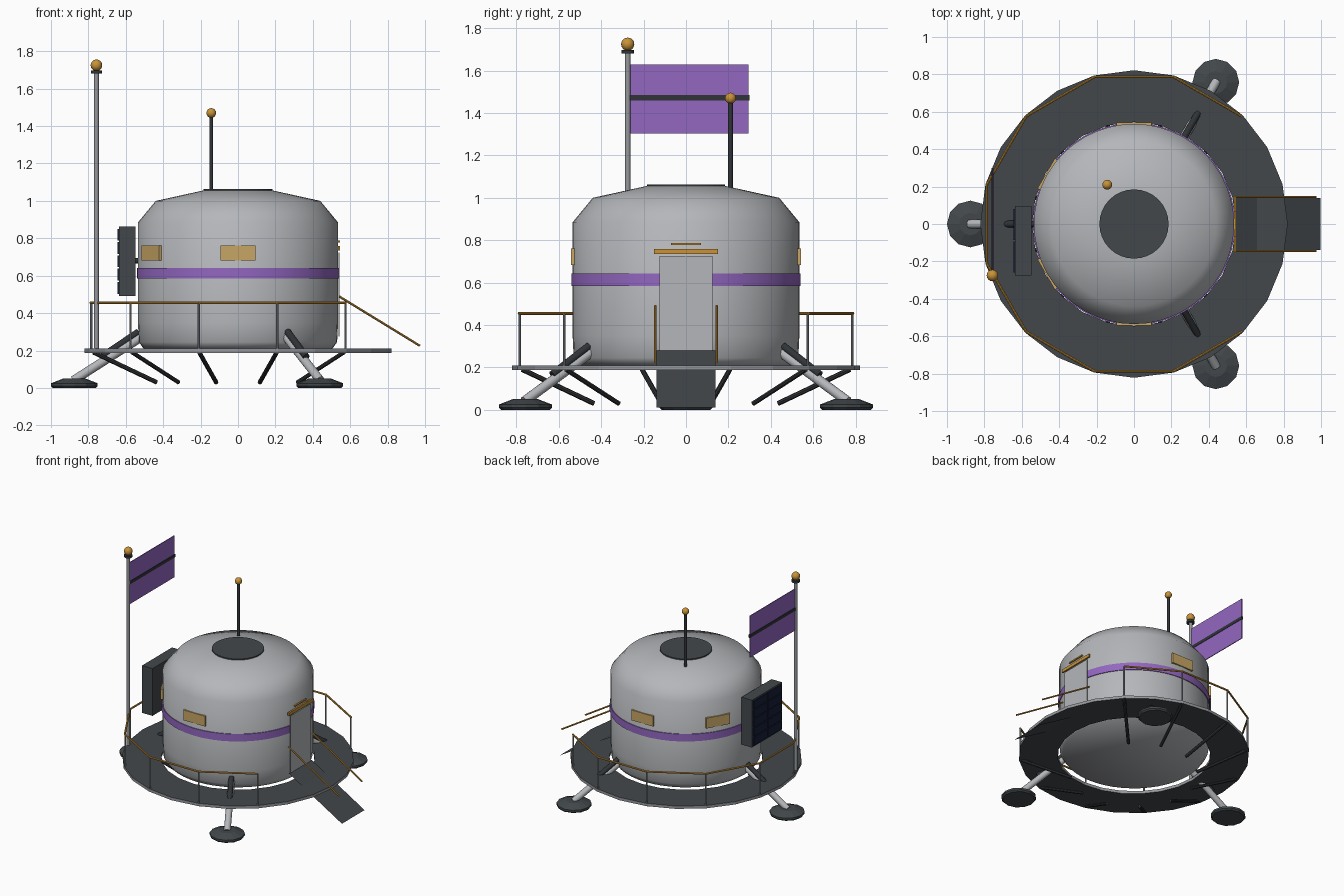
import bpy, bmesh, math
from mathutils import Vector

if "Cube" in bpy.data.objects:
    bpy.data.objects.remove(bpy.data.objects["Cube"])


def material(name, r, g, b):
    m = bpy.data.materials.new(name)
    m.use_nodes = True
    m.diffuse_color = (r, g, b, 1)
    m.node_tree.nodes["Principled BSDF"].inputs["Base Color"].default_value = (r, g, b, 1)
    return m


HULL = material("hull grey", .46, .47, .49)
METAL = material("pole metal", .3, .31, .33)
DARK = material("dark slate", .055, .064, .07)
BLACK = material("strut black", .03, .034, .038)
PURPLE = material("purple", .29, .135, .53)
GOLD = material("gold", .58, .29, .04)
TAN = material("window amber", .58, .38, .13)
NAVY = material("solar navy", .008, .013, .04)


def finish(name, bm, *mats):
    bmesh.ops.recalc_face_normals(bm, faces=bm.faces)
    mesh = bpy.data.meshes.new(name)
    bm.to_mesh(mesh)
    bm.free()
    for m in mats:
        mesh.materials.append(m)
    ob = bpy.data.objects.new(name, mesh)
    bpy.context.collection.objects.link(ob)
    return ob


def smooth(ob, angle=40):
    bpy.ops.object.select_all(action='DESELECT')
    ob.select_set(True)
    bpy.context.view_layer.objects.active = ob
    bpy.ops.object.shade_smooth_by_angle(angle=math.radians(angle))
    return ob


def lathe(name, profile, segments, *mats, at=(0, 0, 0), closed=False, rule=None):
    """Spin (radius, height) points about z."""
    bm = bmesh.new()
    verts = [bm.verts.new((r, 0, z)) for r, z in profile]
    pairs = list(zip(verts, verts[1:])) + ([(verts[-1], verts[0])] if closed else [])
    edges = [bm.edges.new(p) for p in pairs]
    bmesh.ops.spin(bm, geom=verts + edges, axis=(0, 0, 1), cent=(0, 0, 0),
                   angle=2 * math.pi, steps=segments, use_duplicate=False)
    bmesh.ops.remove_doubles(bm, verts=bm.verts, dist=.0005)
    if rule:
        for f in bm.faces:
            f.material_index = rule(f)
    bmesh.ops.translate(bm, verts=bm.verts, vec=at)
    return finish(name, bm, *mats)


def tube(name, a, b, radius, mat, sides=10):
    a, b = Vector(a), Vector(b)
    bm = bmesh.new()
    bmesh.ops.create_cone(bm, cap_ends=True, segments=sides, radius1=radius,
                          radius2=radius, depth=(b - a).length)
    bm.transform((b - a).to_track_quat('Z', 'Y').to_matrix().to_4x4())
    bmesh.ops.translate(bm, verts=bm.verts, vec=(a + b) / 2)
    return smooth(finish(name, bm, mat))


def box(name, centre, size, mat, turn=0):
    bm = bmesh.new()
    bmesh.ops.create_cube(bm, size=1)
    bmesh.ops.scale(bm, verts=bm.verts, vec=size)
    ob = finish(name, bm, mat)
    ob.location = centre
    ob.rotation_euler.z = turn
    return ob


def ball(name, centre, radius):
    bm = bmesh.new()
    bmesh.ops.create_uvsphere(bm, u_segments=16, v_segments=10, radius=radius)
    bmesh.ops.translate(bm, verts=bm.verts, vec=centre)
    return smooth(finish(name, bm, GOLD))


def polar(radius, degrees, z):
    a = math.radians(degrees)
    return (radius * math.cos(a), radius * math.sin(a), z)


# Cabin hull with rounded roof, dark roof hatch and painted belt
hull = lathe("cabin_hull", [(0, .21), (.505, .21), (.53, .245), (.535, .35), (.535, .885),
                            (.44, 1), (.19, 1.055), (0, 1.06)], 48, HULL)
smooth(hull, 180)
lathe("roof_hatch", [(.185, 1.05), (.185, 1.064), (0, 1.064)], 32, DARK)
smooth(lathe("hull_belt", [(.533, .585), (.541, .585), (.541, .642), (.533, .642)],
             48, PURPLE, closed=True))

# Ring deck with a pale outer edge
lathe("deck", [(.545, .188), (.822, .188), (.822, .21), (.545, .21)], 24, DARK, METAL,
      closed=True, rule=lambda f: int(abs(f.normal.z) < .5))

# Railing posts, handrail and braces beneath the deck
angles = range(45, 316, 30)
for a in angles:
    tube("railing_post", polar(.812, a, .2), polar(.812, a, .455), .006, METAL, 8)
    tube("deck_brace", polar(.8, a, .19), polar(.45, a, .03), .012, BLACK, 8)
for a in angles[:-1]:
    tube("handrail", polar(.815, a, .455), polar(.815, a + 30, .455), .007, GOLD, 8)

# Three landing legs with dampers and foot pads
for a in (60, 180, 300):
    tube("leg", polar(.52, a, .27), polar(.88, a, .04), .024, HULL, 12)
    tube("leg_damper", polar(.53, a, .3), polar(.73, a, .165), .019, BLACK, 10)
    lathe("foot_pad", [(0, 0), (.115, 0), (.125, .01), (.125, .025), (.06, .05), (0, .05)],
          12, DARK, at=polar(.875, a, 0))

# Windows
for a in (90, 150, 210, 270):
    box("window", polar(.532, a, .722), (.02, .186, .08), TAN, math.radians(a))

# Door, its trim and the entry ramp
box("door", (.539, 0, .5), (.006, .25, .45), HULL)
box("door_lintel", (.54, 0, .747), (.012, .3, .024), GOLD)
box("door_lamp", (.54, 0, .782), (.01, .14, .01), GOLD)
bm = bmesh.new()
bm.faces.new([bm.verts.new(p) for p in
              ((.54, -.14, .28), (.997, -.14, .01), (.997, .14, .01), (.54, .14, .28))])
finish("ramp", bm, DARK)
for y in (-.145, .145):
    tube("ramp_rail", (.54, y, .49), (.973, y, .225), .006, GOLD, 8)

# Solar panel with rows of cells on its outer face
box("solar_panel", (-.592, -.09, .677), (.09, .37, .37), DARK)
tube("solar_bracket", (-.56, 0, .68), (-.52, 0, .68), .015, BLACK)
for row in range(5):
    for y in (-.177, -.003):
        box("solar_cell", (-.64, y, .535 + row * .071), (.008, .166, .063), NAVY)

# Flag pole and flag
px, py = -.757, -.275
tube("flag_pole", (px, py, .2), (px, py, 1.69), .013, METAL, 12)
tube("pole_cap", (px, py, 1.68), (px, py, 1.697), .03, BLACK, 12)
ball("pole_finial", (px, py, 1.725), .031)
box("flag", (px, .015, 1.467), (.006, .56, .325), PURPLE)
box("flag_stripe", (px, .017, 1.472), (.012, .564, .024), BLACK)

# Roof antenna
tube("antenna", (-.143, .21, 1.03), (-.143, .21, 1.46), .011, BLACK, 10)
ball("antenna_tip", (-.143, .21, 1.47), .026)
